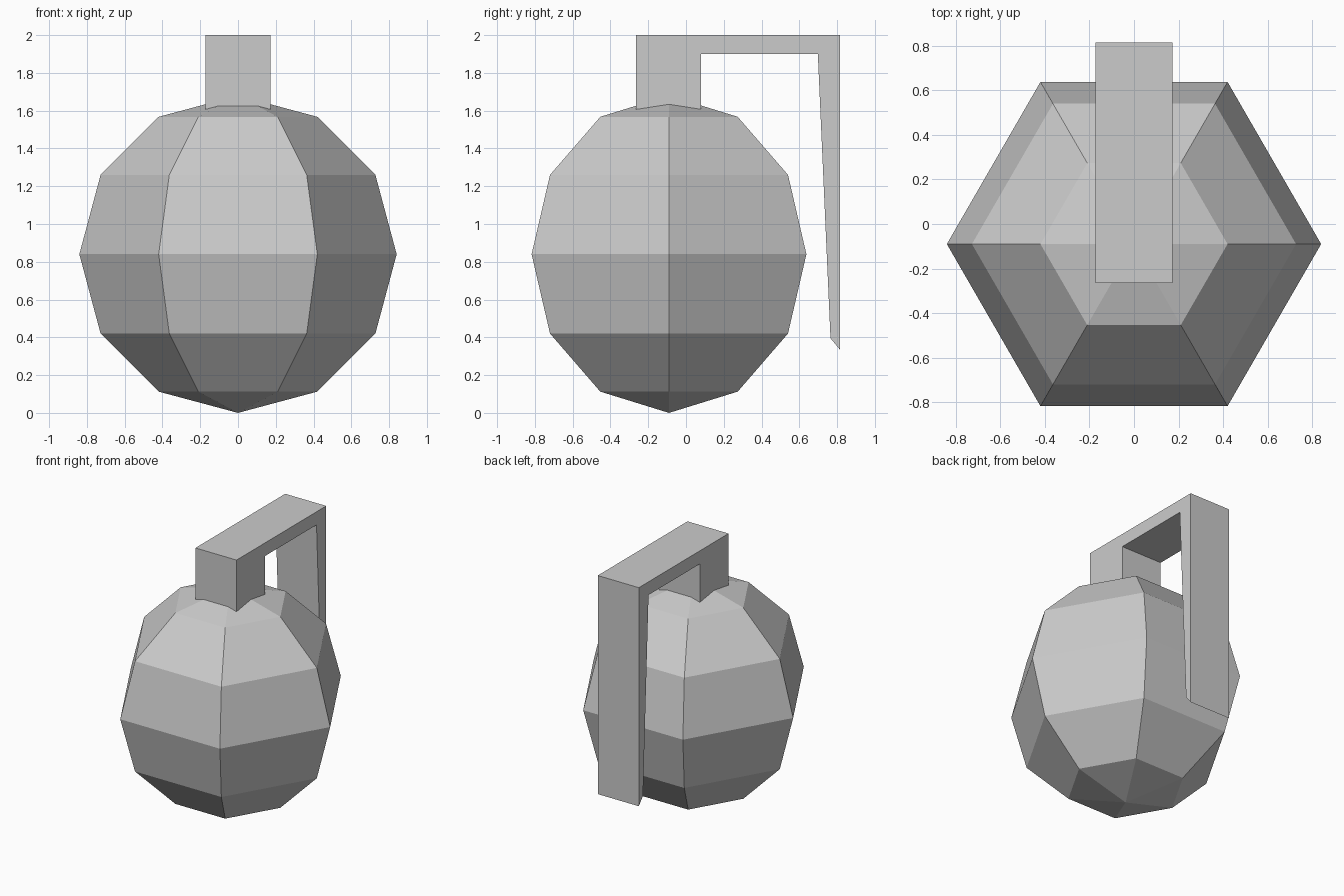
import bpy, bmesh
from math import sin, cos, pi, tau
from mathutils import Vector

if "Cube" in bpy.data.objects:
    bpy.data.objects.remove(bpy.data.objects["Cube"])


def finish(bm, name):
    bmesh.ops.recalc_face_normals(bm, faces=bm.faces)
    mesh = bpy.data.meshes.new(name)
    bm.to_mesh(mesh)
    bm.free()
    obj = bpy.data.objects.new(name, mesh)
    bpy.context.collection.objects.link(obj)
    return obj


# Round body: half-circle profile revolved in six flat sides
R, SIDES, RINGS = 0.84, 6, 6
centre = Vector((0, -0.09, R))
bm = bmesh.new()
arc = [bm.verts.new(centre + Vector((R * sin(pi * i / RINGS), 0, -R * cos(pi * i / RINGS))))
       for i in range(RINGS + 1)]
edges = [bm.edges.new(pair) for pair in zip(arc, arc[1:])]
bmesh.ops.spin(bm, geom=arc + edges, cent=centre, axis=(0, 0, 1),
               angle=tau, steps=SIDES, use_merge=False)
bmesh.ops.remove_doubles(bm, verts=bm.verts, dist=0.001)
finish(bm, "body")

# Neck block, top arm and hanging tapered lever: one side profile (y, z) extruded in x
HALF = 0.173
profile = [(-0.265, 1.56), (-0.265, 2.0), (0.815, 2.0), (0.815, 0.335),
           (0.765, 0.395), (0.698, 1.9), (0.08, 1.9), (0.08, 1.56)]
bm = bmesh.new()
face = bm.faces.new([bm.verts.new((-HALF, y, z)) for y, z in profile])
ext = bmesh.ops.extrude_face_region(bm, geom=[face], use_keep_orig=True)
bmesh.ops.translate(bm, vec=(2 * HALF, 0, 0),
                    verts=[g for g in ext["geom"] if isinstance(g, bmesh.types.BMVert)])
finish(bm, "neck_and_lever")
